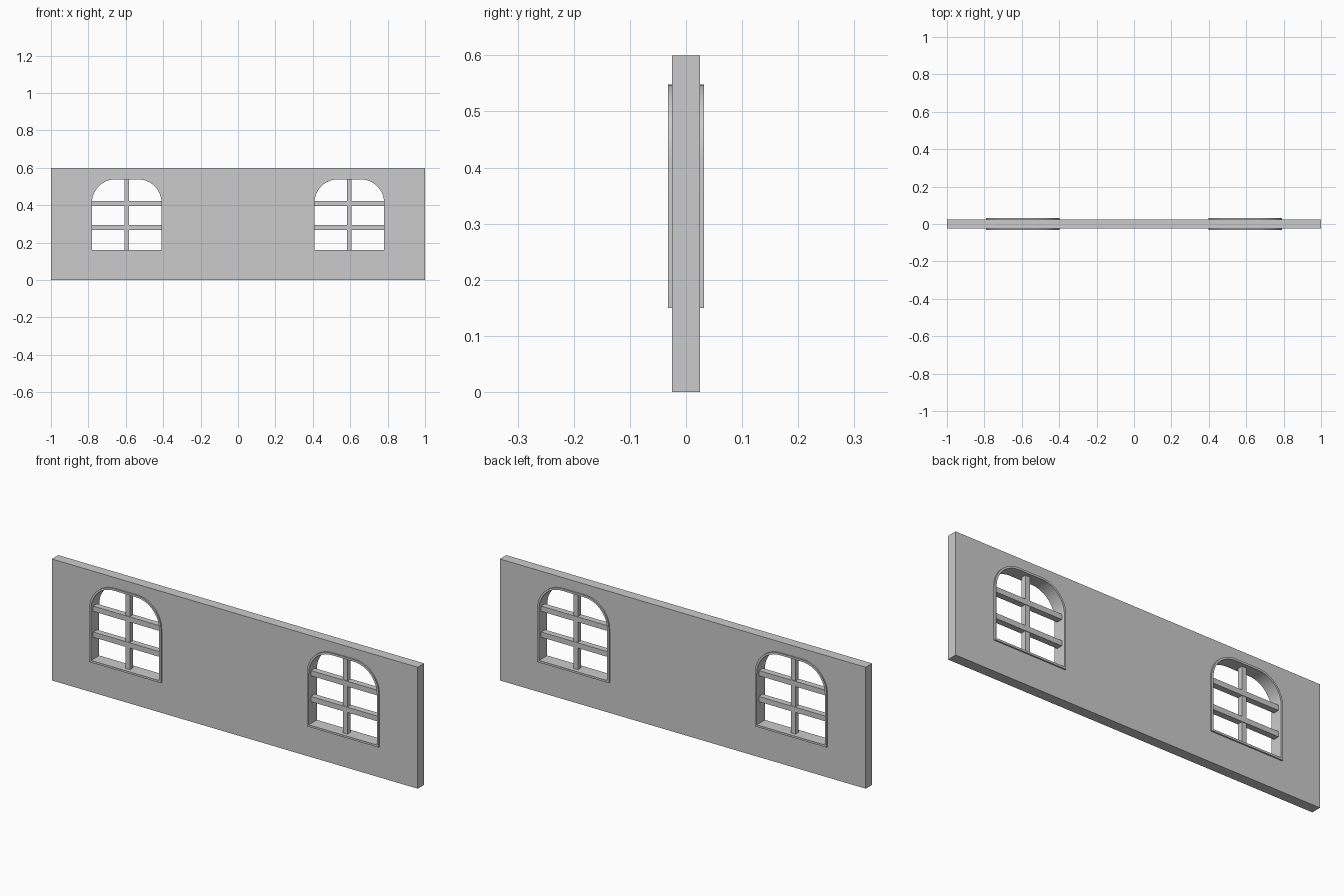
import bpy
from math import pi, sin, cos, radians

if "Cube" in bpy.data.objects:
    bpy.data.objects.remove(bpy.data.objects["Cube"])

CX = 0.595          # window centre, mirrored to both sides
BOTTOM, TOP, HALF, RADIUS = 0.16, 0.538, 0.186, 0.125   # clear opening
RIM = 0.01          # frame width


def arch(cx, grow):
    """Opening outline with rounded upper corners, offset outwards by grow."""
    h, r, top, bot = HALF + grow, RADIUS + grow, TOP + grow, BOTTOM - grow
    pts = [(cx - h, bot), (cx + h, bot)]
    for start, sx in ((0, 1), (pi / 2, -1)):
        for i in range(13):
            a = start + pi / 2 * i / 12
            pts.append((cx + sx * (h - r) + r * cos(a), top - r + r * sin(a)))
    return pts


def extruded(name, outlines, half_depth):
    """Fill the outlines (inner ones become holes) and extrude along y."""
    cu = bpy.data.curves.new(name, 'CURVE')
    cu.dimensions = '2D'
    cu.fill_mode = 'BOTH'
    cu.extrude = half_depth
    for pts in outlines:
        sp = cu.splines.new('POLY')
        sp.points.add(len(pts) - 1)
        for p, (x, z) in zip(sp.points, pts):
            p.co = (x, z, 0, 1)
        sp.use_cyclic_u = True
    ob = bpy.data.objects.new(name, cu)
    bpy.context.collection.objects.link(ob)
    ob.rotation_euler = (pi / 2, 0, 0)
    bpy.ops.object.select_all(action='DESELECT')
    ob.select_set(True)
    bpy.context.view_layer.objects.active = ob
    bpy.ops.object.convert(target='MESH')
    bpy.ops.object.transform_apply(location=False, rotation=True, scale=False)
    ob = bpy.context.object
    ob.name = name
    # weld the caps to the sides
    bpy.ops.object.mode_set(mode='EDIT')
    bpy.ops.mesh.select_all(action='SELECT')
    bpy.ops.mesh.remove_doubles(threshold=0.00005)
    bpy.ops.mesh.normals_make_consistent(inside=False)
    bpy.ops.object.mode_set(mode='OBJECT')
    bpy.ops.object.shade_smooth_by_angle(angle=radians(30))
    return ob


def bar(name, loc, size):
    bpy.ops.mesh.primitive_cube_add(size=1, location=loc)
    ob = bpy.context.object
    ob.name = name
    ob.scale = size
    bpy.ops.object.transform_apply(location=False, rotation=False, scale=True)


# wall panel with two window holes
extruded("wall", [[(-1, 0), (1, 0), (1, 0.6), (-1, 0.6)],
                  arch(-CX, RIM * 0.7), arch(CX, RIM * 0.7)], 0.025)

for side, cx in (("left", -CX), ("right", CX)):
    # raised frame lining the opening
    extruded(side + "_window_frame", [arch(cx, RIM), arch(cx, 0)], 0.032)
    # glazing bars
    bar(side + "_upright_bar", (cx, 0, (BOTTOM + TOP) / 2),
        (0.025, 0.025, TOP - BOTTOM + 0.01))
    for n, z in (("lower", 0.281), ("upper", 0.409)):
        bar(f"{side}_{n}_crossbar", (cx, 0, z), (2 * HALF + 0.01, 0.03, 0.026))
